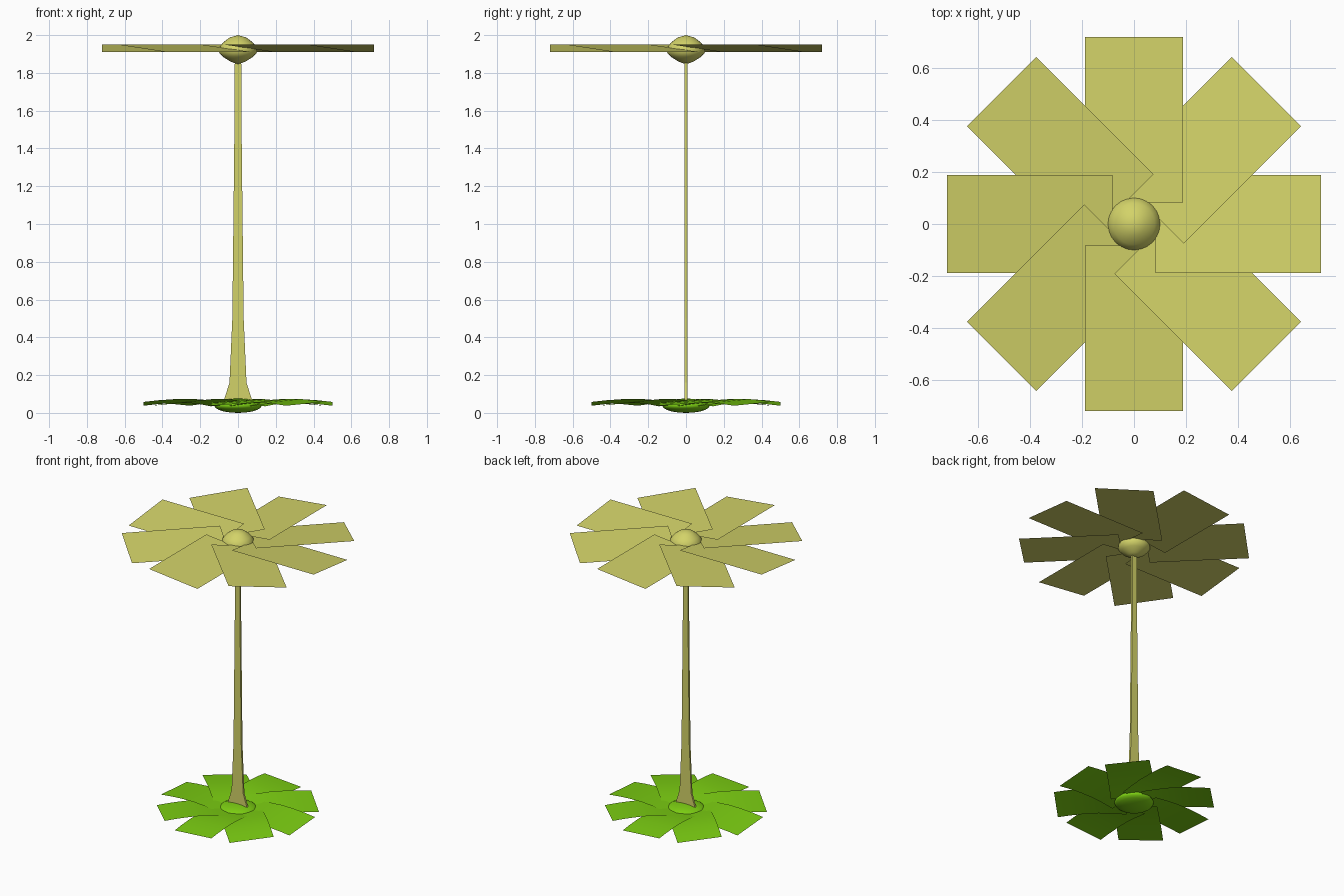
import bpy, bmesh, math
from mathutils import Matrix

cube = bpy.data.objects.get("Cube")
if cube:
    bpy.data.objects.remove(cube, do_unlink=True)


def make_material(name, rgb):
    mat = bpy.data.materials.new(name)
    mat.use_nodes = True
    colour = (*rgb, 1)
    mat.diffuse_color = colour
    mat.node_tree.nodes["Principled BSDF"].inputs["Base Color"].default_value = colour
    return mat


yellow = make_material("pale yellow", (0.65, 0.65, 0.14))
green = make_material("leaf green", (0.2, 0.62, 0.006))


def finish(name, bm, mat, smooth=False):
    mesh = bpy.data.meshes.new(name)
    bm.to_mesh(mesh)
    bm.free()
    mesh.materials.append(mat)
    for poly in mesh.polygons:
        poly.use_smooth = smooth
    obj = bpy.data.objects.new(name, mesh)
    bpy.context.collection.objects.link(obj)
    return obj


def blade_ring(name, mat, path, half_width, twist, count=8):
    """Pinwheel of tilted strips; path holds (radius, height) points."""
    for i in range(count):
        bm = bmesh.new()
        rows = [[bm.verts.new((r, side * half_width, z - side * twist)) for side in (-1, 1)]
                for r, z in path]
        for a, b in zip(rows, rows[1:]):
            bm.faces.new((a[0], b[0], b[1], a[1]))
        bm.transform(Matrix.Rotation(math.tau * i / count, 4, "Z"))
        finish(f"{name}_{i + 1}", bm, mat, len(path) > 2)


def lathe(name, mat, profile, sides=24):
    """Round solid turned about the z axis from (radius, height) points."""
    bm = bmesh.new()
    verts = [bm.verts.new((r, 0, z)) for r, z in profile]
    edges = [bm.edges.new(pair) for pair in zip(verts, verts[1:])]
    bmesh.ops.spin(bm, geom=verts + edges, cent=(0, 0, 0), axis=(0, 0, 1),
                   angle=math.tau, steps=sides)
    bmesh.ops.remove_doubles(bm, verts=bm.verts, dist=0.0001)
    bmesh.ops.recalc_face_normals(bm, faces=bm.faces)
    finish(name, bm, mat, True)


# Flower head: flat pinwheel petals around a rounded hub
blade_ring("petal", yellow, [(0.083, 1.93), (0.72, 1.93)], 0.188, 0.02)
lathe("flower_hub", yellow, [(0, 1.845), (0.04, 1.86), (0.08, 1.885), (0.102, 1.91),
                             (0.1, 1.935), (0.08, 1.96), (0.045, 1.987), (0, 2)])

# Stem: thin flat bar that flares at the foot
bm = bmesh.new()
half_outline = [(0.077, 0.06), (0.045, 0.16), (0.03, 0.5), (0.02, 1.4), (0.017, 1.88)]
outline = half_outline + [(-x, z) for x, z in reversed(half_outline)]
face = bm.faces.new([bm.verts.new((x, -0.007, z)) for x, z in outline])
extruded = bmesh.ops.extrude_face_region(bm, geom=[face])
back = [v for v in extruded["geom"] if isinstance(v, bmesh.types.BMVert)]
bmesh.ops.translate(bm, verts=back, vec=(0, 0.014, 0))
if not face.is_valid or len(bm.faces) < len(outline) + 2:
    bm.faces.new([v for v in bm.verts if v not in back][:len(outline)])
bmesh.ops.recalc_face_normals(bm, faces=bm.faces)
finish("stem", bm, yellow)

# Base: arched leaves tilted the other way, around a flattened round core
leaf_path = [(0.06, 0.045), (0.15, 0.057), (0.24, 0.064), (0.33, 0.063),
             (0.42, 0.057), (0.5, 0.048)]
blade_ring("base_leaf", green, leaf_path, 0.143, -0.01)
core = [(0.125 * math.sin(math.pi * i / 10), 0.038 - 0.038 * math.cos(math.pi * i / 10))
        for i in range(11)]
lathe("base_core", green, core)
